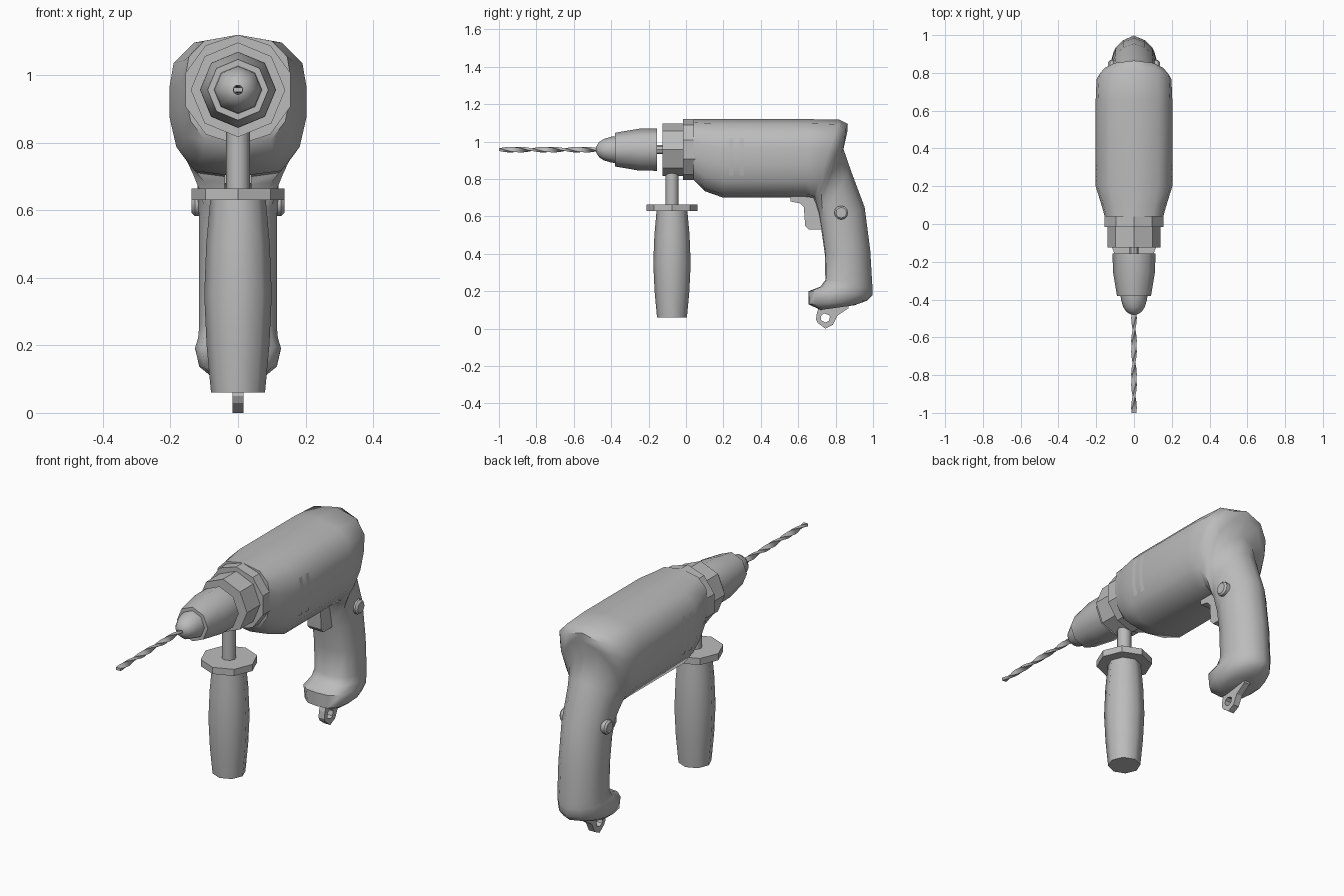
import bpy, bmesh, math
from mathutils import Vector

old = bpy.data.objects.get("Cube")
if old:
    bpy.data.objects.remove(old, do_unlink=True)

GREY = (0.5, 0.5, 0.5, 1)
mat = bpy.data.materials.new("plain grey")
mat.use_nodes = True
mat.diffuse_color = GREY
mat.node_tree.nodes["Principled BSDF"].inputs["Base Color"].default_value = GREY

AXIS_Z = 0.957


def finish(name, bm, angle=0):
    """Turn a bmesh into a shaded, coloured object."""
    bmesh.ops.recalc_face_normals(bm, faces=bm.faces)
    mesh = bpy.data.meshes.new(name)
    bm.to_mesh(mesh)
    bm.free()
    mesh.materials.append(mat)
    if angle:
        mesh.shade_smooth()
        mesh.set_sharp_from_angle(angle=math.radians(angle))
    obj = bpy.data.objects.new(name, mesh)
    bpy.context.scene.collection.objects.link(obj)
    return obj


def loft(name, rings, angle=0):
    """Skin a list of equal closed rings and cap both ends."""
    bm = bmesh.new()
    loops = [[bm.verts.new(p) for p in ring] for ring in rings]
    n = len(loops[0])
    for a, b in zip(loops, loops[1:]):
        for i in range(n):
            j = (i + 1) % n
            bm.faces.new((a[i], a[j], b[j], b[i]))
    bm.faces.new(loops[0])
    bm.faces.new(loops[-1])
    return finish(name, bm, angle)


def turned(name, stations, sides, axis, centre, angle=0, turn=0):
    """Lathe (position, radius) stations about a world axis."""
    rings = []
    for pos, r in stations:
        ring = []
        for i in range(sides):
            a = 2 * math.pi * (i + turn) / sides
            u, v = r * math.sin(a), r * math.cos(a)
            local = {"x": (pos, u, v), "y": (u, pos, v), "z": (u, v, pos)}[axis]
            ring.append(Vector(centre) + Vector(local))
        rings.append(ring)
    return loft(name, rings, angle)


def slab(name, outline, half):
    """Extrude a side outline (y, z) to both sides of the middle."""
    return loft(name, [[(x, y, z) for y, z in outline] for x in (-half, half)])


# Main body and rear grip: half cross-sections as (width, depth) fractions
BODY = [(0, 0), (.64, .055), (.94, .2), (1, .37), (1, .58), (.9, .79), (.63, .96), (0, 1)]
GRIP = [(0, 0), (.5, .09), (.85, .25), (1, .45), (1, .65), (.85, .87), (.5, .98), (0, 1)]

# Back edge (y, z), front edge (y, z), half width, blend towards grip section
STATIONS = [
    ((.04, 1.12), (.04, .795), .155, 0),
    ((.10, 1.12), (.10, .735), .172, 0),
    ((.20, 1.12), (.20, .70), .203, 0),
    ((.66, 1.12), (.64, .70), .203, 0),
    ((.82, 1.117), (.68, .695), .198, .1),
    ((.865, 1.095), (.69, .67), .172, .4),
    ((.862, 1.05), (.70, .64), .152, .7),
    ((.842, .96), (.71, .61), .132, 1),
    ((.88, .85), (.715, .58), .12, 1),
    ((.955, .65), (.725, .52), .115, 1),
    ((.985, .42), (.742, .40), .115, 1),
    ((.995, .25), (.745, .26), .115, 1),
    ((.997, .22), (.72, .225), .118, 1),
    ((.998, .18), (.655, .20), .127, 1),
    ((.97, .15), (.655, .13), .115, 1),
    ((.90, .125), (.72, .10), .08, 1),
]


def section(back, front, width, blend):
    half = []
    for b, g in zip(BODY, GRIP):
        w, t = (Vector(b).lerp(Vector(g), blend))
        y, z = Vector(back).lerp(Vector(front), t)
        half.append((w * width, y, z))
    return half + [(-x, y, z) for x, y, z in half[-2:0:-1]]


loft("body_and_rear_grip", [section(*s) for s in STATIONS], 50)

# Shallow vent strips that follow each flank
for side, label in ((1, "left"), (-1, "right")):
    for k, y0 in enumerate((.23, .285)):
        bm = bmesh.new()
        rows = []
        for w, t in [(.95, .24)] + BODY[3:5] + [(.94, .72)]:
            z = 1.12 - .42 * t
            x = side * (w * .203 + .002)
            rows.append([bm.verts.new((x, y, z)) for y in (y0, y0 + .025)])
        for a, b in zip(rows, rows[1:]):
            bm.faces.new((a[0], a[1], b[1], b[0]))
        finish(f"vent_{label}_{k + 1}", bm, 50)

# Gear housing, collar, spindle, chuck and nose
drive = (0, 0, AXIS_Z)
turned("gear_housing", [(-.015, .163), (.07, .163)], 10, "y", drive)
turned("collar", [(-.125, .14), (0, .14)], 8, "y", drive)
turned("spindle", [(-.17, .024), (-.1, .024)], 8, "y", drive)
turned("chuck", [(-.155, .113), (-.25, .112), (-.38, .09)], 8, "y", drive, 50)
turned("chuck_nose", [(-.36, .073), (-.4, .069), (-.44, .057), (-.465, .04), (-.48, .016)],
       8, "y", drive, 50)

# Twisted drill bit
rings = []
STEPS = 36
for s in range(STEPS + 1):
    a = math.pi * 3 * s / STEPS
    y = -.47 - .53 * s / STEPS
    rings.append([(u * math.cos(a) - v * math.sin(a), y,
                   AXIS_Z + u * math.sin(a) + v * math.cos(a))
                  for u, v in ((-.013, -.007), (.013, -.007), (.013, .007), (-.013, .007))])
loft("drill_bit", rings, 30)

# Front side handle
hold = (0, -.075, 0)
turned("handle_stem", [(.64, .035), (.86, .035)], 8, "z", hold, 50)
turned("handle_guard", [(.63, .137), (.665, .137)], 8, "z", hold)
turned("handle_grip", [(.06, .08), (.2, .093), (.35, .1), (.5, .094), (.635, .082)],
       8, "z", hold, 50)

# Lock button passing through the rear grip
turned("lock_button", [(-.137, .028), (-.128, .037), (.128, .037), (.137, .028)],
       12, "x", (0, .83, .62), 35)

# Trigger
slab("trigger", [(.56, .71), (.56, .68), (.61, .67), (.63, .65), (.637, .55),
                 (.655, .53), (.74, .53), (.74, .71)], .04)

# Hanging eyelet with a round hole
OUTER = [(.705, .03), (.745, 0), (.785, .02), (.81, .07), (.87, .11), (.87, .14),
         (.72, .14), (.70, .085), (.695, .05)]
eye = Vector((.745, .058))
bm = bmesh.new()
loops = []
for x in (-.017, .017):
    outer, hole = [], []
    for p in OUTER:
        rim = eye + (Vector(p) - eye).normalized() * .025
        outer.append(bm.verts.new((x, *p)))
        hole.append(bm.verts.new((x, *rim)))
    loops.append((outer, hole))
(oa, ha), (ob, hb) = loops
for i in range(len(OUTER)):
    j = (i + 1) % len(OUTER)
    for a, b in ((oa, ha), (ob, hb), (oa, ob), (ha, hb)):
        bm.faces.new((a[i], a[j], b[j], b[i]))
finish("hanging_eyelet", bm)
